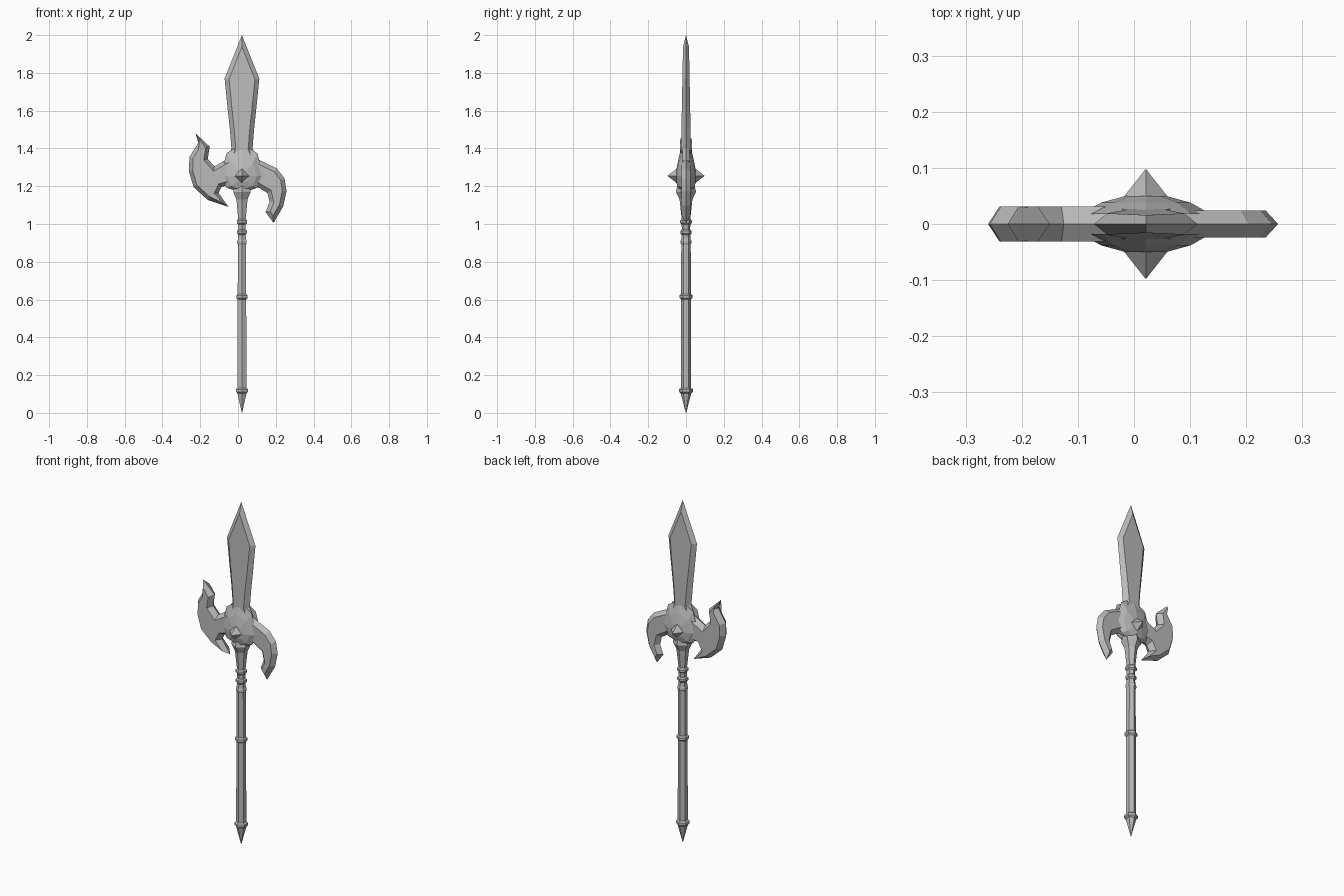
import bpy
import bmesh
import math
from mathutils import Vector

AXIS_X = 0.021      # the shaft line, slightly off the overall centre
SPIKE_Z = 1.255     # height of the central spikes

default_cube = bpy.data.objects.get("Cube")
if default_cube:
    bpy.data.objects.remove(default_cube, do_unlink=True)

# One plain steel colour
steel = bpy.data.materials.new("grey steel")
steel.use_nodes = True
steel.diffuse_color = (0.5, 0.5, 0.5, 1)
steel.node_tree.nodes["Principled BSDF"].inputs["Base Color"].default_value = steel.diffuse_color


def finish(name, bm):
    """Turn a bmesh into a flat shaded steel object."""
    bmesh.ops.recalc_face_normals(bm, faces=bm.faces[:])
    mesh = bpy.data.meshes.new(name)
    bm.to_mesh(mesh)
    bm.free()
    mesh.materials.append(steel)
    obj = bpy.data.objects.new(name, mesh)
    bpy.context.collection.objects.link(obj)
    return obj


def bridge(bm, lower, upper):
    """Join two closed vertex loops of equal length with quads."""
    count = len(lower)
    for i in range(count):
        j = (i + 1) % count
        bm.faces.new((lower[i], lower[j], upper[j], upper[i]))


def inset_outline(outline, width, limit):
    """Offset a closed 2D outline inwards, with limited mitres."""
    points = [Vector(p) for p in outline]
    area = sum(a.x * b.y - b.x * a.y for a, b in zip(points, points[1:] + points[:1]))
    side = 1 if area > 0 else -1
    result = []
    for i, point in enumerate(points):
        before = (point - points[i - 1]).normalized()
        after = (points[(i + 1) % len(points)] - point).normalized()
        normals = [Vector((-d.y, d.x)) * side for d in (before, after)]
        mitre = (normals[0] + normals[1]).normalized()
        stretch = min(limit, 1 / max(mitre.dot(normals[0]), 0.1))
        result.append(point + mitre * width * stretch)
    return result


def sharpened_plate(name, outline, bevel, thickness, limit=1.8):
    """Flat plate whose rim is ground to an edge at y = 0."""
    bm = bmesh.new()
    rim = [bm.verts.new((x, 0, z)) for x, z in outline]
    for side in (-1, 1):
        flat = [bm.verts.new((p.x, side * thickness(p.y), p.y))
                for p in inset_outline(outline, bevel, limit)]
        bridge(bm, rim, flat)
        bm.faces.new(flat)
    return finish(name, bm)


def ring(z, radius, inner, height=0.014):
    """Profile points for a raised band around the shaft."""
    half = height / 2
    return [(inner, z - half - 0.008), (radius, z - half),
            (radius, z + half), (inner, z + half + 0.008)]


# Hexagonal shaft: butt spike, bands, grip neck and flared socket
profile = [(0.001, 0), (0.027, 0.1)]
profile += ring(0.118, 0.037, 0.027)
profile += ring(0.615, 0.034, 0.026)
profile += ring(0.905, 0.029, 0.025, 0.01)
profile += ring(0.957, 0.03, 0.022)
profile += ring(1.012, 0.031, 0.023)
profile += [(0.034, 1.13), (0.053, 1.17), (0.04, 1.23)]
bm = bmesh.new()
loops = []
for radius, z in profile:
    angles = [math.radians(90 + 60 * k) for k in range(6)]
    loops.append([bm.verts.new((AXIS_X + radius * math.cos(a), radius * math.sin(a), z))
                  for a in angles])
for lower, upper in zip(loops, loops[1:]):
    bridge(bm, lower, upper)
bm.faces.new(loops[0])
bm.faces.new(loops[-1])
finish("shaft", bm)

# Leaf blade, mirrored about the shaft line and thinner towards the tip
half_blade = [(0.092, 1.77), (0.078, 1.63), (0.064, 1.5), (0.056, 1.4), (0.08, 1.34), (0.06, 1.22)]
blade = [(AXIS_X, 2.0)]
blade += [(AXIS_X + w, z) for w, z in half_blade]
blade += [(AXIS_X - w, z) for w, z in reversed(half_blade)]
sharpened_plate("blade", blade, 0.023, lambda z: 0.027 - 0.019 * (z - 1.35), limit=3)

# Crescent wing with an upswept horn and a lower barb
right_wing = [(-0.055, 1.345), (-0.125, 1.305), (-0.16, 1.345), (-0.15, 1.41),
              (-0.225, 1.48), (-0.21, 1.43), (-0.257, 1.355), (-0.26, 1.28),
              (-0.235, 1.195), (-0.16, 1.127), (-0.05, 1.09), (-0.103, 1.165),
              (-0.087, 1.196), (-0.05, 1.206), (-0.015, 1.175), (0.05, 1.18), (0.05, 1.35)]
sharpened_plate("right_wing", right_wing, 0.02, lambda z: 0.031)

# Hooked wing that curves down
left_wing = [(0.1, 1.345), (0.204, 1.295), (0.246, 1.243), (0.257, 1.175),
             (0.24, 1.095), (0.188, 1.005), (0.146, 1.063), (0.167, 1.117),
             (0.156, 1.164), (0.103, 1.196), (0.06, 1.19), (0.04, 1.16),
             (-0.01, 1.18), (-0.01, 1.35)]
sharpened_plate("left_wing", left_wing, 0.022, lambda z: 0.024)


def stacked_boss(name, sides, levels, side):
    """Tapered boss built along y from (half width, up, down, depth) levels."""
    bm = bmesh.new()
    loops = []
    for width, up, down, depth in levels:
        loop = []
        for k in range(sides):
            angle = math.tau * k / sides
            s = math.sin(angle)
            loop.append(bm.verts.new((AXIS_X + width * math.cos(angle), side * depth,
                                      SPIKE_Z + s * (up if s > 0 else down))))
        loops.append(loop)
    for lower, upper in zip(loops, loops[1:]):
        bridge(bm, lower, upper)
    bm.faces.new(loops[0])
    bm.faces.new(loops[-1])
    finish(name, bm)


# Raised hub and four sided spike on each face
for label, side in (("front", -1), ("back", 1)):
    stacked_boss(label + "_hub", 8, [(0.115, 0.17, 0.09, 0.018), (0.08, 0.1, 0.075, 0.038),
                                     (0.036, 0.04, 0.04, 0.05)], side)
    stacked_boss(label + "_spike", 4, [(0.042, 0.042, 0.042, 0.045),
                                       (0.001, 0.001, 0.001, 0.097)], side)
